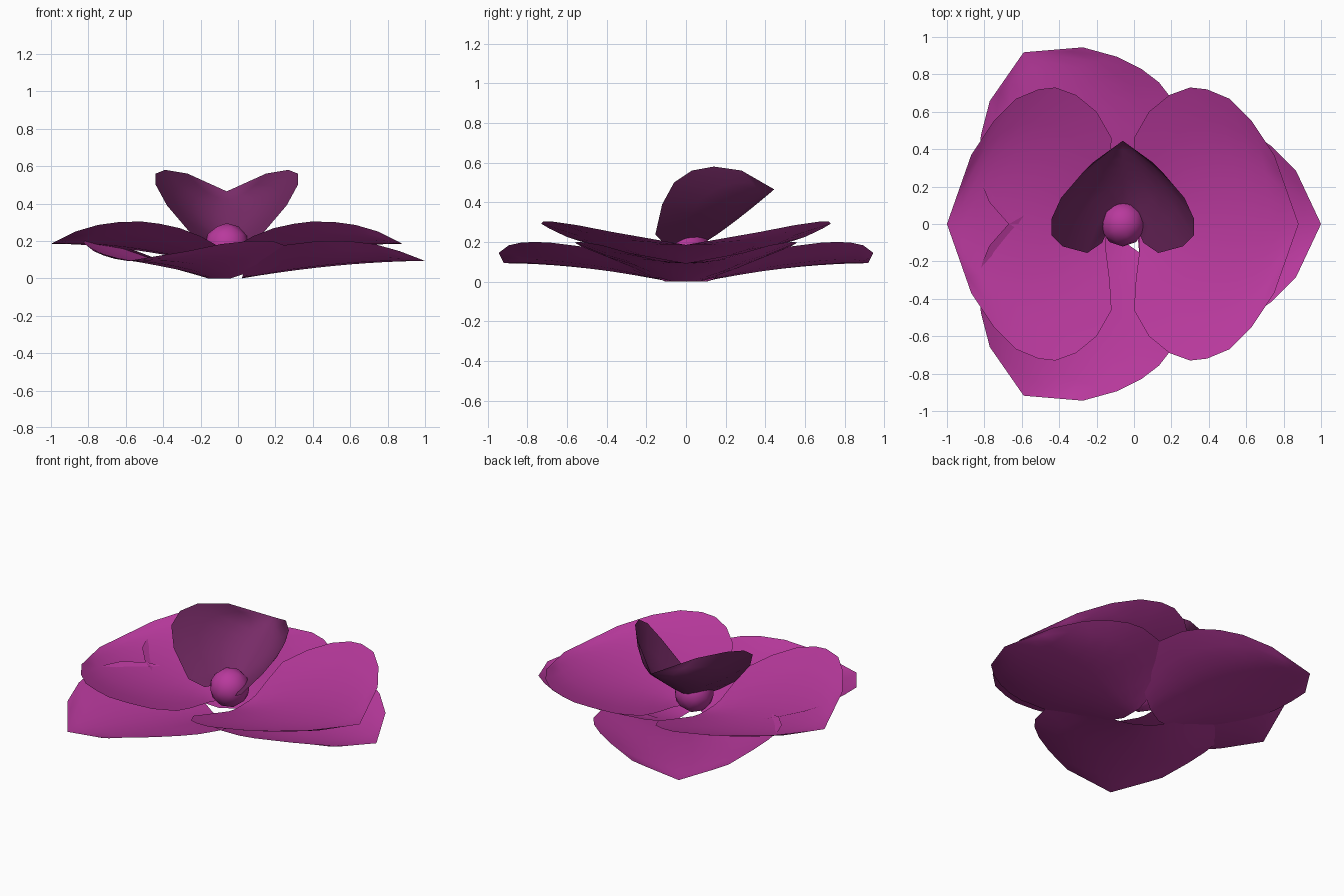
import bpy
import bmesh
from math import radians
from mathutils import Matrix, Vector

cube = bpy.data.objects.get("Cube")
if cube:
    bpy.data.objects.remove(cube, do_unlink=True)

CENTRE = Vector((-0.06, 0, 0))


def flat_material(name, colour):
    mat = bpy.data.materials.new(name)
    mat.use_nodes = True
    mat.diffuse_color = colour
    mat.node_tree.nodes["Principled BSDF"].inputs["Base Color"].default_value = colour
    return mat


magenta = flat_material("magenta", (0.48, 0.041, 0.335, 1))
plum = flat_material("dark plum", (0.185, 0.024, 0.135, 1))


def finish(name, bm, material):
    """Turn the bmesh into a smooth, coloured object."""
    for face in bm.faces:
        face.smooth = True
    mesh = bpy.data.meshes.new(name)
    bm.to_mesh(mesh)
    bm.free()
    mesh.materials.append(material)
    obj = bpy.data.objects.new(name, mesh)
    bpy.context.collection.objects.link(obj)


def petal(name, angle, rim, base, rise, material, columns=8):
    """Cupped petal: rim rows are (along, half width, height), base to tip.
    The midrib runs from base (along, height) to the tip, bent by rise(s)."""
    bm = bmesh.new()
    turn = Matrix.Translation(CENTRE) @ Matrix.Rotation(radians(angle), 4, 'Z')
    tip_along, _, tip_height = rim[-1]
    grid = []
    for i, (along, half, height) in enumerate(rim):
        s = i / (len(rim) - 1)
        mid_along = base[0] + (tip_along - base[0]) * s
        mid_height = base[1] + (tip_height - base[1]) * rise(s)
        row = []
        for j in range(columns + 1):
            t = 2 * j / columns - 1
            cup = t * t
            point = Vector((mid_along + (along - mid_along) * cup,
                            half * t,
                            mid_height + (height - mid_height) * cup))
            row.append(bm.verts.new(turn @ point))
        grid.append(row)
    for low, high in zip(grid, grid[1:]):
        for j in range(columns):
            bm.faces.new((low[j], high[j], high[j + 1], low[j + 1]))
    bmesh.ops.remove_doubles(bm, verts=bm.verts, dist=0.0005)
    finish(name, bm, material)


def flattening(s):
    return 1 - (1 - s) ** 1.8


def steepening(s):
    return s ** 1.15


# Three lower petals, a third of a turn apart
lower_rim = [(.08, .07, 0), (.09, .18, .03), (.11, .34, .095), (.19, .46, .15),
             (.31, .53, .178), (.46, .56, .196), (.56, .546, .2), (.67, .5, .197),
             (.79, .42, .183), (.925, .287, .145), (1.06, 0, .093)]
for name, angle in (("left", 0), ("back", 120), ("front", 240)):
    petal("lower_petal_" + name, angle, lower_rim, (.08, 0), flattening, magenta)

# Two broad side petals above them
side_rim = [(.09, .08, .085), (.09, .14, .095), (.07, .3, .135), (.06, .46, .18),
            (.14, .6, .225), (.25, .69, .268), (.36, .73, .292), (.45, .72, .303),
            (.57, .67, .302), (.69, .55, .285), (.81, .37, .25), (.94, 0, .185)]
for name, angle in (("left", 0), ("right", 180)):
    petal("side_petal_" + name, angle, side_rim, (.08, .075), flattening, magenta)

# Upright cupped petal, darker, behind the middle
hood_rim = [(.02, .06, .175), (-.1, .11, .185), (-.155, .19, .237), (-.12, .32, .39),
            (-.06, .38, .5), (.03, .38, .56), (.14, .33, .58), (.28, .21, .56),
            (.445, 0, .465)]
petal("hood_petal", 90, hood_rim, (.06, .18), steepening, plum)

# Round flower centre
bm = bmesh.new()
bmesh.ops.create_icosphere(bm, subdivisions=2, radius=0.12,
                           matrix=Matrix.Translation(CENTRE + Vector((0, 0, 0.175))))
finish("flower_centre", bm, magenta)
